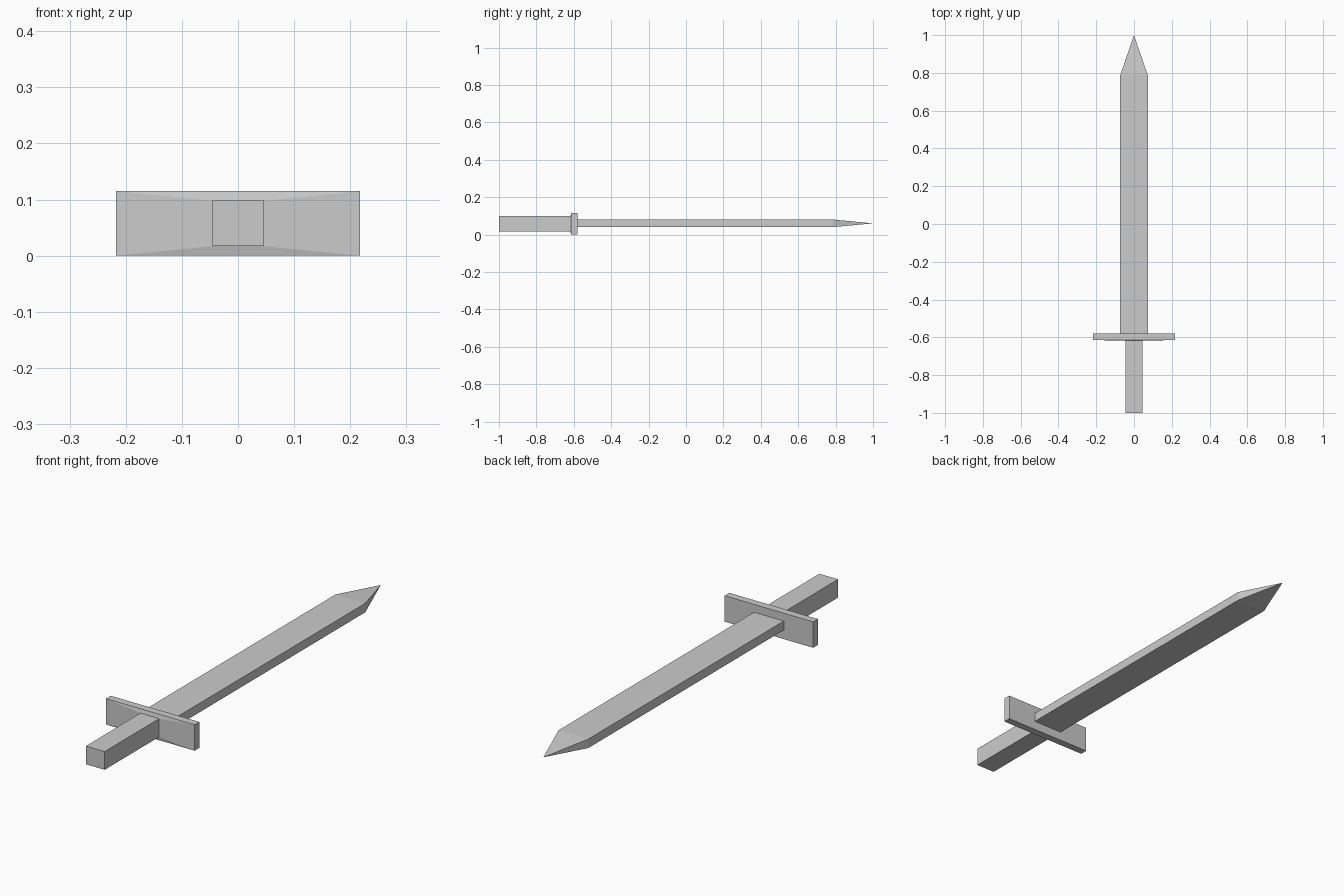
import bpy, bmesh

if "Cube" in bpy.data.objects:
    bpy.data.objects.remove(bpy.data.objects["Cube"])


def loft(name, rings, cap_start=False, tip=None):
    """Skin rectangular rings (y, half_x, z_low, z_high) running along +y."""
    bm = bmesh.new()
    loops = []
    for y, hx, z0, z1 in rings:
        corners = ((-hx, z0), (hx, z0), (hx, z1), (-hx, z1))
        loops.append([bm.verts.new((x, y, z)) for x, z in corners])
    for a, b in zip(loops, loops[1:]):
        for i in range(4):
            j = (i + 1) % 4
            bm.faces.new((a[i], a[j], b[j], b[i]))
    if cap_start:
        bm.faces.new(loops[0][::-1])
    if tip:
        point = bm.verts.new(tip)
        last = loops[-1]
        for i in range(4):
            bm.faces.new((last[i], last[(i + 1) % 4], point))
    bmesh.ops.recalc_face_normals(bm, faces=bm.faces)
    mesh = bpy.data.meshes.new(name)
    bm.to_mesh(mesh)
    bm.free()
    obj = bpy.data.objects.new(name, mesh)
    bpy.context.collection.objects.link(obj)
    return obj


# Shared sections where the parts meet
handle_base = (-0.618, 0.046, 0.017, 0.098)
blade_base = (-0.581, 0.073, 0.04, 0.08)

# Square grip, closed at the butt end
loft("handle", [(-1.0, 0.046, 0.017, 0.098), handle_base], cap_start=True)

# Crossguard, its front face sloping slightly out to the grip
loft("crossguard", [handle_base,
                    (-0.614, 0.217, 0.0, 0.115),
                    (-0.581, 0.217, 0.0, 0.115),
                    blade_base])

# Flat blade tapering to a point
loft("blade", [blade_base, (0.788, 0.073, 0.04, 0.08)], tip=(0, 1.0, 0.06))
